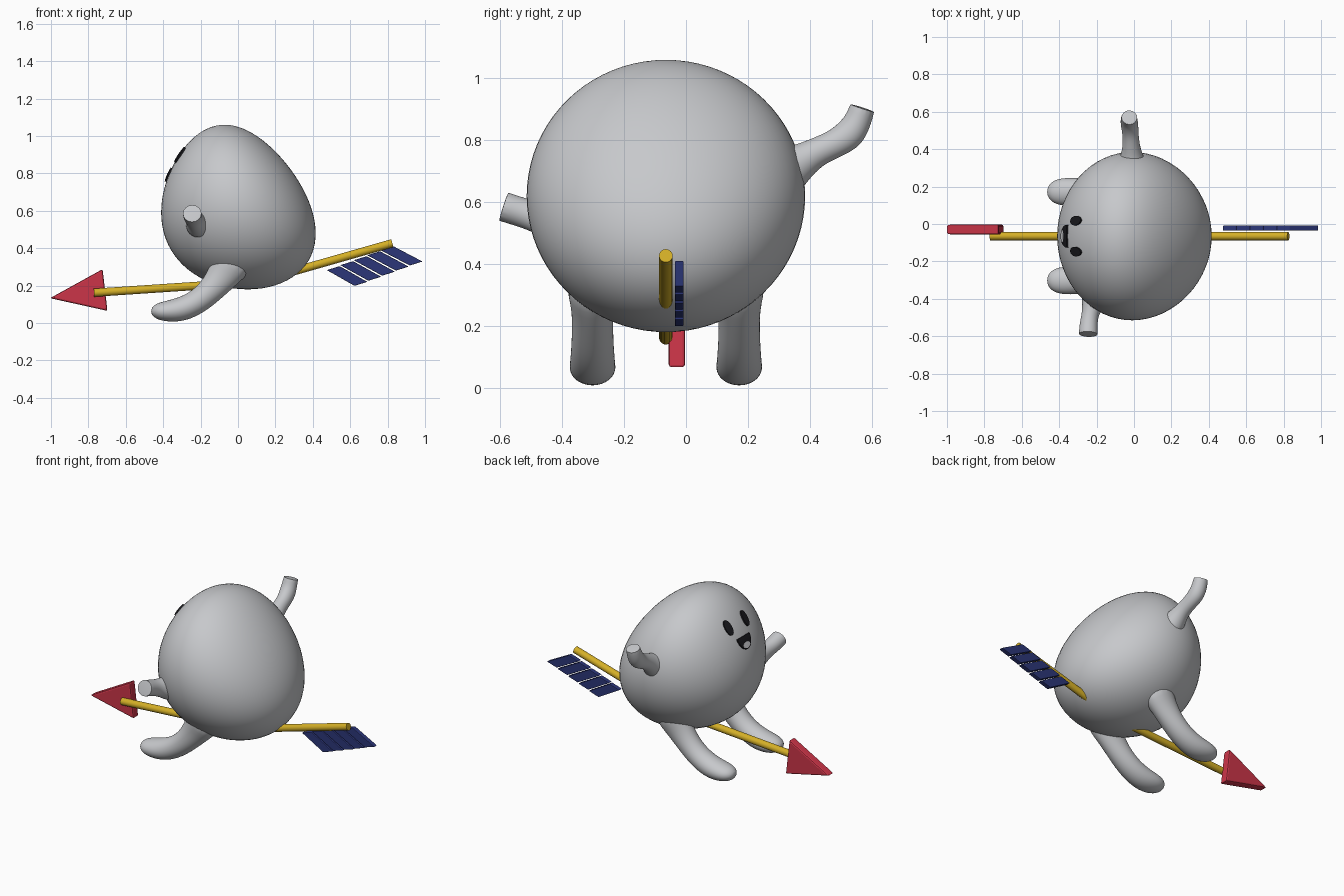
import bpy, bmesh
from math import sin, cos, pi, sqrt
from mathutils import Vector

if "Cube" in bpy.data.objects:
    bpy.data.objects.remove(bpy.data.objects["Cube"])


def material(name, rgb):
    m = bpy.data.materials.new(name)
    m.use_nodes = True
    m.diffuse_color = (*rgb, 1)
    m.node_tree.nodes["Principled BSDF"].inputs["Base Color"].default_value = (*rgb, 1)
    return m


GREY = material("pale grey", (0.57, 0.58, 0.6))
YELLOW = material("golden yellow", (0.66, 0.43, 0.02))
RED = material("red", (0.6, 0.035, 0.065))
BLUE = material("navy blue", (0.025, 0.037, 0.19))
BLACK = material("black", (0.01, 0.01, 0.013))
WHITE = material("tongue white", (0.7, 0.71, 0.74))
MID_Y = -0.065


def finish(name, bm, mat, smooth=True):
    bmesh.ops.recalc_face_normals(bm, faces=bm.faces)
    me = bpy.data.meshes.new(name)
    bm.to_mesh(me)
    bm.free()
    me.materials.append(mat)
    ob = bpy.data.objects.new(name, me)
    bpy.context.collection.objects.link(ob)
    if smooth:
        bpy.ops.object.select_all(action='DESELECT')
        ob.select_set(True)
        bpy.context.view_layer.objects.active = ob
        bpy.ops.object.shade_smooth_by_angle(angle=0.7)
    return ob


def egg(u):
    """Map a unit sphere point to the leaning egg, broader at the bottom."""
    h = 0.44 * u.z
    return Vector((-0.01 - 0.14 * h + u.x * (0.4 - 0.2 * h), MID_Y + 0.45 * u.y, 0.62 + h))


def face_point(dy, z, lift):
    """Point on the -x side of the egg, lifted along the surface normal."""
    def at(a, b):
        uy, uz = a / 0.45, (b - 0.62) / 0.44
        return egg(Vector((-sqrt(1 - uy * uy - uz * uz), uy, uz)))
    e = 0.001
    n = (at(dy, z + e) - at(dy, z - e)).cross(at(dy + e, z) - at(dy - e, z)).normalized()
    if n.x > 0:
        n.negate()
    return at(dy, z) + n * lift


def bridge(bm, a, b):
    for i in range(len(a)):
        j = (i + 1) % len(a)
        bm.faces.new((a[i], a[j], b[j], b[i]))


def patch(name, outline, dy, z, mat, lift):
    """Thin plate that follows the egg's surface."""
    bm = bmesh.new()
    rings = []
    for scale, up in ((1, -0.001), (1, lift), (0.5, lift)):
        rings.append([bm.verts.new(face_point(dy + a * scale, z + b * scale, up)) for a, b in outline])
    bridge(bm, rings[0], rings[1])
    bridge(bm, rings[1], rings[2])
    bm.faces.new(rings[2])
    return finish(name, bm, mat)


def limb(name, path, side, flat_end=False):
    """Tube through (centre, half width along side, half thickness)."""
    side = Vector(side)
    bm = bmesh.new()
    pts = [Vector(p[0]) for p in path]
    rings = []
    for i, (c, wide, thick) in enumerate(path):
        t = (pts[min(i + 1, len(pts) - 1)] - pts[max(i - 1, 0)]).normalized()
        s = (side - t * side.dot(t)).normalized()
        up = t.cross(s)
        rings.append([bm.verts.new(pts[i] + s * wide * cos(a * pi / 8) + up * thick * sin(a * pi / 8))
                      for a in range(16)])
    for a, b in zip(rings, rings[1:]):
        bridge(bm, a, b)
    bm.faces.new(rings[0])
    end = bm.faces.new(rings[-1])
    if flat_end:
        crease = bm.edges.layers.float.new("crease_edge")
        for e in end.edges:
            e[crease] = 0.8
    ob = finish(name, bm, GREY)
    ob.modifiers.new("smooth", 'SUBSURF').levels = 2
    ob.modifiers["smooth"].render_levels = 2
    return ob


def prism(name, outline, y0, y1, mat, bevel):
    """Flat plate in the xz plane."""
    bm = bmesh.new()
    a, b = ([bm.verts.new((x, y, z)) for x, z in outline] for y in (y0, y1))
    bridge(bm, a, b)
    bm.faces.new(a)
    bm.faces.new(b)
    ob = finish(name, bm, mat, False)
    mod = ob.modifiers.new("soft edges", 'BEVEL')
    mod.width, mod.segments = bevel, 2
    return ob


def rod(name, start, stop, radius):
    a, b = Vector(start), Vector(stop)
    bm = bmesh.new()
    bmesh.ops.create_cone(bm, cap_ends=True, segments=24, radius1=radius, radius2=radius, depth=(b - a).length)
    turn = (b - a).to_track_quat('Z', 'Y')
    for v in bm.verts:
        v.co = turn @ v.co + (a + b) / 2
    return finish(name, bm, YELLOW)


# Body
bm = bmesh.new()
bmesh.ops.create_uvsphere(bm, u_segments=64, v_segments=40, radius=1)
for v in bm.verts:
    v.co = egg(v.co)
finish("body", bm, GREY)

# Legs, bending forward into rounded feet
leg = [(0, 0.37, 0.1, 0.12), (-0.065, 0.275, 0.07, 0.095), (-0.125, 0.195, 0.067, 0.073),
       (-0.205, 0.118, 0.071, 0.067), (-0.3, 0.071, 0.075, 0.068), (-0.385, 0.062, 0.077, 0.057),
       (-0.44, 0.063, 0.058, 0.042), (-0.465, 0.064, 0.02, 0.015)]
for label, dy in (("near_leg", -0.237), ("far_leg", 0.237)):
    limb(label, [((x, MID_Y + dy, z), w, t) for x, z, w, t in leg], (0, 1, 0))

# Arms: one raised, one reaching out, both with blunt ends
limb("raised_arm", [((-0.01, 0.3, 0.69), 0.09, 0.1), ((-0.012, 0.365, 0.725), 0.06, 0.062),
                    ((-0.015, 0.42, 0.762), 0.046, 0.047), ((-0.018, 0.48, 0.787), 0.043, 0.046),
                    ((-0.024, 0.53, 0.818), 0.048, 0.053), ((-0.027, 0.556, 0.862), 0.046, 0.045),
                    ((-0.025, 0.57, 0.905), 0.043, 0.041)], (1, 0, 0), True)
limb("low_arm", [((-0.2, -0.37, 0.52), 0.09, 0.09), ((-0.222, -0.435, 0.538), 0.057, 0.063),
                 ((-0.235, -0.485, 0.553), 0.045, 0.05), ((-0.243, -0.535, 0.568), 0.049, 0.048),
                 ((-0.245, -0.59, 0.586), 0.051, 0.049)], (1, 0, 0), True)

# Face
oval = [(0.025 * cos(i * pi / 12), 0.04 * sin(i * pi / 12)) for i in range(24)]
for label, dy in (("eye_a", -0.082), ("eye_b", 0.082)):
    patch(label, oval, dy, 0.897, BLACK, 0.009)
smile = [(0.06 * cos(i * pi / 14), 0.032 - 0.072 * sin(i * pi / 14)) for i in range(15)]
patch("mouth", smile, 0, 0.795, BLACK, 0.009)
tongue = [(0.032 * cos(i * pi / 10), 0.017 * sin(i * pi / 10)) for i in range(20)]
patch("tongue", tongue, 0, 0.778, WHITE, 0.0098)

# Arrow shaft, kinked inside the body
bend = (0.1, MID_Y, 0.22)
rod("shaft_front", bend, (-0.77, MID_Y, 0.162), 0.022)
rod("shaft_back", bend, (0.825, MID_Y, 0.427), 0.022)

# Arrow head
prism("arrow_head", [(-1.005, 0.133), (-0.724, 0.288), (-0.698, 0.065)], -0.056, -0.003, RED, 0.009)

# Feathers: a row of slanted vanes with fine gaps
start, along, out = Vector((0.475, 0.283)), Vector((0.072, 0.0265)), Vector((0.148, -0.084))
for i in range(5):
    p = start + along * i
    q = p + along * 0.95 - Vector((0, 0.004))
    tilt = along * 0.1 * i / 4
    prism("feather_%d" % (i + 1), [p, q, q + out + tilt, p + out + tilt], -0.036, -0.008, BLUE, 0.003)
